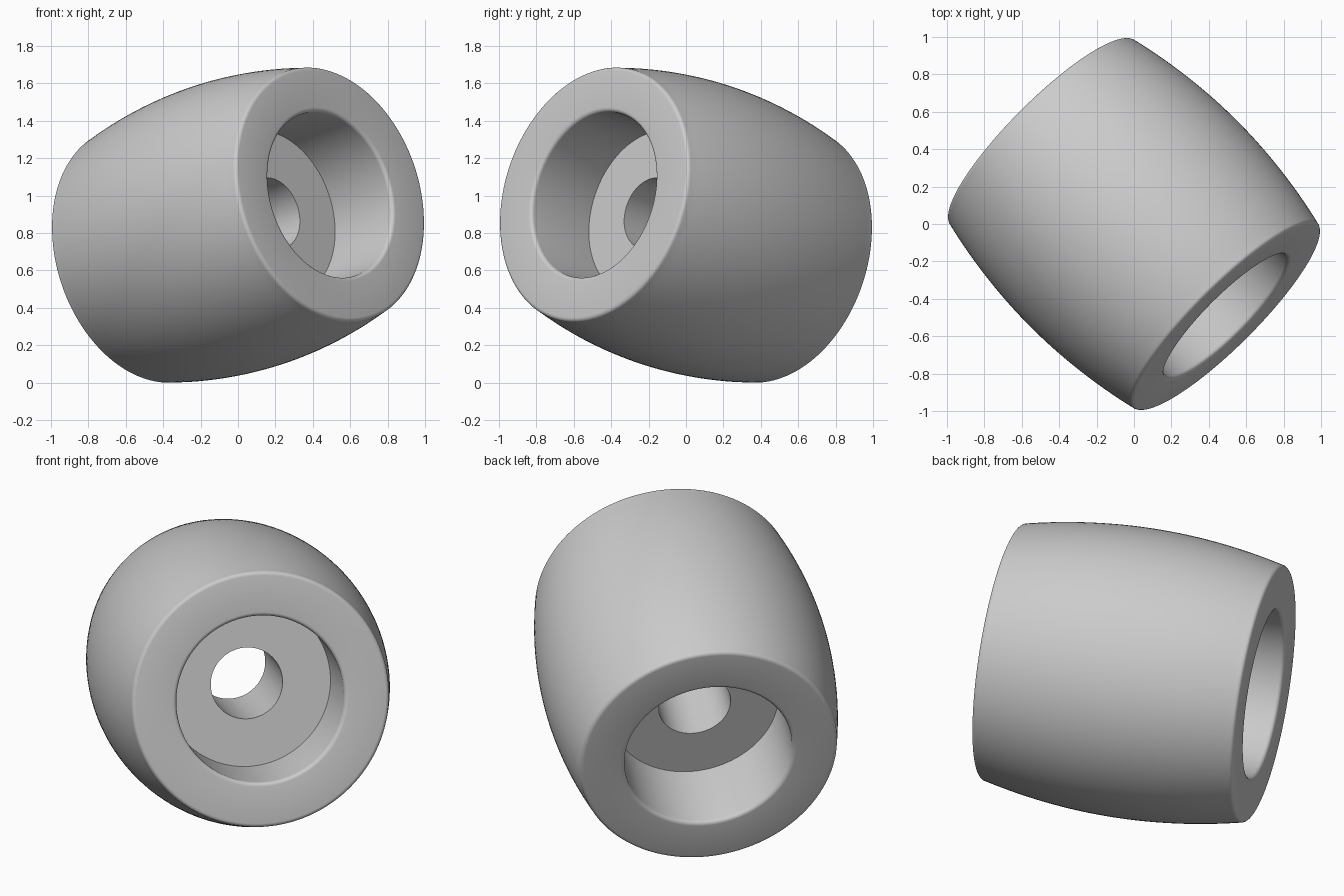
import bpy
import bmesh
from math import cos, sin, pi, radians
from mathutils import Vector, Matrix

cube = bpy.data.objects.get("Cube")
if cube:
    bpy.data.objects.remove(cube, do_unlink=True)

# Main dimensions
HALF_LEN, END_R, MID_R = 0.72, 0.70, 0.78
BORE_R, HOLE_R, FLOOR = 0.455, 0.195, 0.275
FILLET, SEGMENTS = 0.022, 128

grey = bpy.data.materials.new("plain grey")
grey.use_nodes = True
colour = (0.6, 0.6, 0.6, 1)
grey.diffuse_color = colour
grey.node_tree.nodes["Principled BSDF"].inputs["Base Color"].default_value = colour


def fillet(r, t, start, steps=5):
    """Quarter-round about (r, t), sweeping outward to inward."""
    return [(r + FILLET * cos(start + pi / 2 * i / steps),
             t + FILLET * sin(start + pi / 2 * i / steps)) for i in range(steps + 1)]


# Half profile (radius, axial position): barrel, rim, bore, floor, through hole
edge = HALF_LEN - FILLET
half = [(MID_R - (MID_R - END_R) * (i / 16) ** 2, edge * i / 16) for i in range(16)]
half += fillet(END_R - FILLET, edge, 0)
half += fillet(BORE_R + FILLET, edge, pi / 2)
half += [(BORE_R, FLOOR), (HOLE_R, FLOOR)]
profile = half + [(r, -t) for r, t in reversed(half[1:])]

# Revolve the closed profile around the axis
bm = bmesh.new()
rings = []
for k in range(SEGMENTS):
    a = 2 * pi * k / SEGMENTS
    rings.append([bm.verts.new((r * cos(a), r * sin(a), t)) for r, t in profile])
n = len(profile)
for k in range(SEGMENTS):
    here, there = rings[k], rings[(k + 1) % SEGMENTS]
    for j in range(n):
        m = (j + 1) % n
        bm.faces.new((here[j], there[j], there[m], here[m]))
bmesh.ops.recalc_face_normals(bm, faces=bm.faces)

# Tilt the axis and lift the body onto the ground
axis = Vector((0.688, -0.688, 0.23)).normalized()
bm.transform(axis.to_track_quat('Z', 'Y').to_matrix().to_4x4())
lift = -min(v.co.z for v in bm.verts)
bm.transform(Matrix.Translation((0, 0, lift)))

mesh = bpy.data.meshes.new("barrel_roller")
bm.to_mesh(mesh)
bm.free()
mesh.materials.append(grey)
roller = bpy.data.objects.new("barrel_roller", mesh)
bpy.context.collection.objects.link(roller)

# Smooth shading with crisp bore edges
bpy.ops.object.select_all(action='DESELECT')
roller.select_set(True)
bpy.context.view_layer.objects.active = roller
bpy.ops.object.shade_smooth_by_angle(angle=radians(30))
